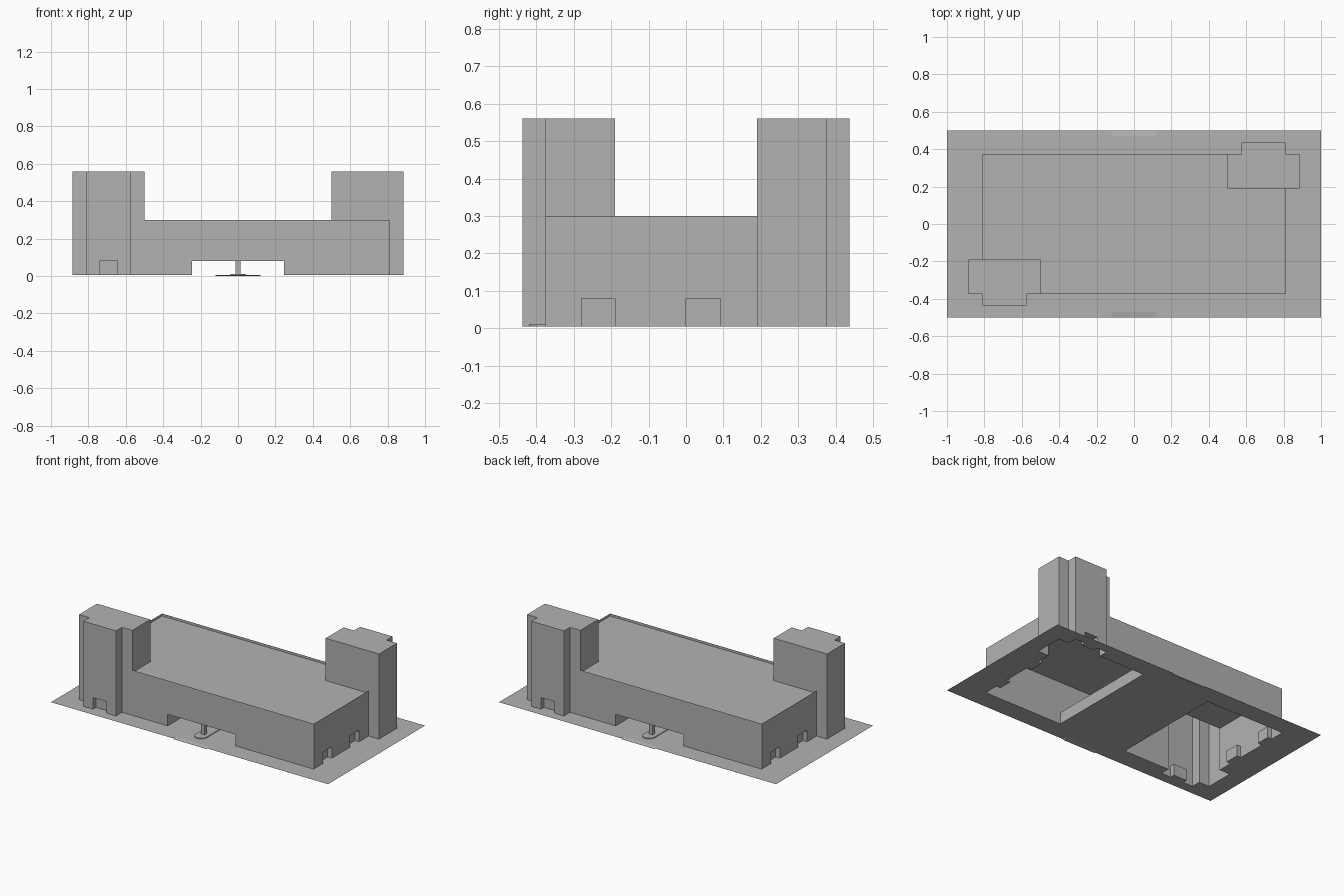
import bpy, bmesh, math
from mathutils import Vector

if "Cube" in bpy.data.objects:
    bpy.data.objects.remove(bpy.data.objects["Cube"])

GROUND, DOOR, ROOF, PARAPET, TOWER = 0.005, 0.08, 0.284, 0.30, 0.56

grey = bpy.data.materials.new("light_grey")
grey.diffuse_color = (0.448, 0.448, 0.448, 1)
grey.use_nodes = True
grey.node_tree.nodes["Principled BSDF"].inputs["Base Color"].default_value = grey.diffuse_color


def finish(bm, name):
    bmesh.ops.remove_doubles(bm, verts=bm.verts, dist=1e-5)
    mesh = bpy.data.meshes.new(name)
    bm.to_mesh(mesh)
    bm.free()
    mesh.materials.append(grey)
    ob = bpy.data.objects.new(name, mesh)
    bpy.context.collection.objects.link(ob)
    return ob


def quad(bm, pts, facing):
    f = bm.faces.new([bm.verts.new(p) for p in pts])
    f.normal_update()
    if f.normal.dot(Vector(facing)) < 0:
        f.normal_flip()


def inside(x, y, x0, x1, y0, y1):
    return x0 < x < x1 and y0 < y < y1


def tower(x, y):
    return (inside(x, y, -.885, -.5, -.375, -.19)
            or inside(x, y, -.81, -.575, -.437, -.37))


def recess(x, y):
    # Entrance niches in the end wall and at the foot of the tower
    return (inside(x, y, .78, .81, -.28, -.19)
            or inside(x, y, .78, .81, 0, .092)
            or inside(x, y, -.74, -.645, -.437, -.407))


def solid(x, y, z):
    # The plan repeats when turned half a circle
    if z < GROUND or z > TOWER:
        return False
    is_tower = tower(x, y) or tower(-x, -y)
    is_hall = inside(x, y, -.81, .81, -.375, .375) and z < ROOF
    if z < DOOR and (abs(x) < .245 or recess(x, y) or recess(-x, -y)):
        return False
    return is_tower or is_hall


def both(vals):
    return sorted({s * v for v in vals for s in (-1, 1)})


xs = both([1, .885, .81, .78, .74, .645, .575, .5, .245, .12])
ys = both([.5, .47, .437, .407, .375, .28, .19, .092, 0])
ys = sorted(set(abs(v) if v == 0 else v for v in ys))
zs = [0.0, GROUND, DOOR, ROOF, TOWER, 0.7]
axes = [xs, ys, zs]

# Hollow building shell (open underneath) and ground sheet around it
shell, sheet = bmesh.new(), bmesh.new()
for i in range(len(xs) - 1):
    for j in range(len(ys) - 1):
        for k in range(len(zs) - 1):
            idx = (i, j, k)
            lo = [axes[a][idx[a]] for a in range(3)]
            hi = [axes[a][idx[a] + 1] for a in range(3)]
            mid = [(lo[a] + hi[a]) / 2 for a in range(3)]
            if k == 1 and not solid(*mid):
                if not (abs(mid[0]) < .12 and abs(mid[1]) > .47):
                    quad(sheet, [(lo[0], lo[1], GROUND), (hi[0], lo[1], GROUND),
                                 (hi[0], hi[1], GROUND), (lo[0], hi[1], GROUND)], (0, 0, 1))
            if not solid(*mid):
                continue
            for a in range(3):
                for side in (-1, 1):
                    if a == 2 and side == -1 and k == 1:
                        continue
                    near = list(mid)
                    near[a] = (lo[a] if side < 0 else hi[a]) + side * .0005
                    if solid(*near):
                        continue
                    b, c = (a + 1) % 3, (a + 2) % 3
                    pts = []
                    for u, v in ((0, 0), (1, 0), (1, 1), (0, 1)):
                        p = [0, 0, 0]
                        p[a] = lo[a] if side < 0 else hi[a]
                        p[b] = hi[b] if u else lo[b]
                        p[c] = hi[c] if v else lo[c]
                        pts.append(p)
                    facing = [0, 0, 0]
                    facing[a] = side
                    quad(shell, pts, facing)
finish(shell, "building_shell")

# Dropped kerbs sloping down at the sheet edges
for s in (-1, 1):
    quad(sheet, [(-.12, s * .47, GROUND), (.12, s * .47, GROUND),
                 (.12, s * .5, 0), (-.12, s * .5, 0)], (0, 0, 1))
finish(sheet, "ground_sheet")

# Thin parapet standing on the hall walls
bm = bmesh.new()
for s in (-1, 1):
    for p, q, n in (((-.5, -.375), (.81, -.375), (0, -s, 0)),
                    ((.81, -.375), (.81, .19), (s, 0, 0))):
        quad(bm, [(s * p[0], s * p[1], ROOF), (s * q[0], s * q[1], ROOF),
                  (s * q[0], s * q[1], PARAPET), (s * p[0], s * p[1], PARAPET)], n)
finish(bm, "parapet")

# Rounded traffic island running through the passage
bm = bmesh.new()
outline = []
for s in (1, -1):
    for n in range(9):
        t = math.pi * n / 8
        outline.append((s * .04 * math.cos(t), s * (.38 + .04 * math.sin(t)), .01))
top = bm.faces.new([bm.verts.new(p) for p in outline])
top.normal_update()
ring = bmesh.ops.extrude_edge_only(bm, edges=list(bm.edges))
for v in ring["geom"]:
    if isinstance(v, bmesh.types.BMVert):
        v.co.z = GROUND
bmesh.ops.recalc_face_normals(bm, faces=bm.faces)
if top.normal.z < 0:
    bmesh.ops.reverse_faces(bm, faces=bm.faces)
finish(bm, "traffic_island")

# Square pillars holding up the passage ceiling
for n, y in enumerate((-.35, -.12, .12, .35)):
    bm = bmesh.new()
    bmesh.ops.create_cube(bm, size=1)
    for v in bm.verts:
        v.co = (v.co.x * .025, v.co.y * .025 + y, .045 + v.co.z * .07)
    finish(bm, "pillar_%d" % (n + 1))
